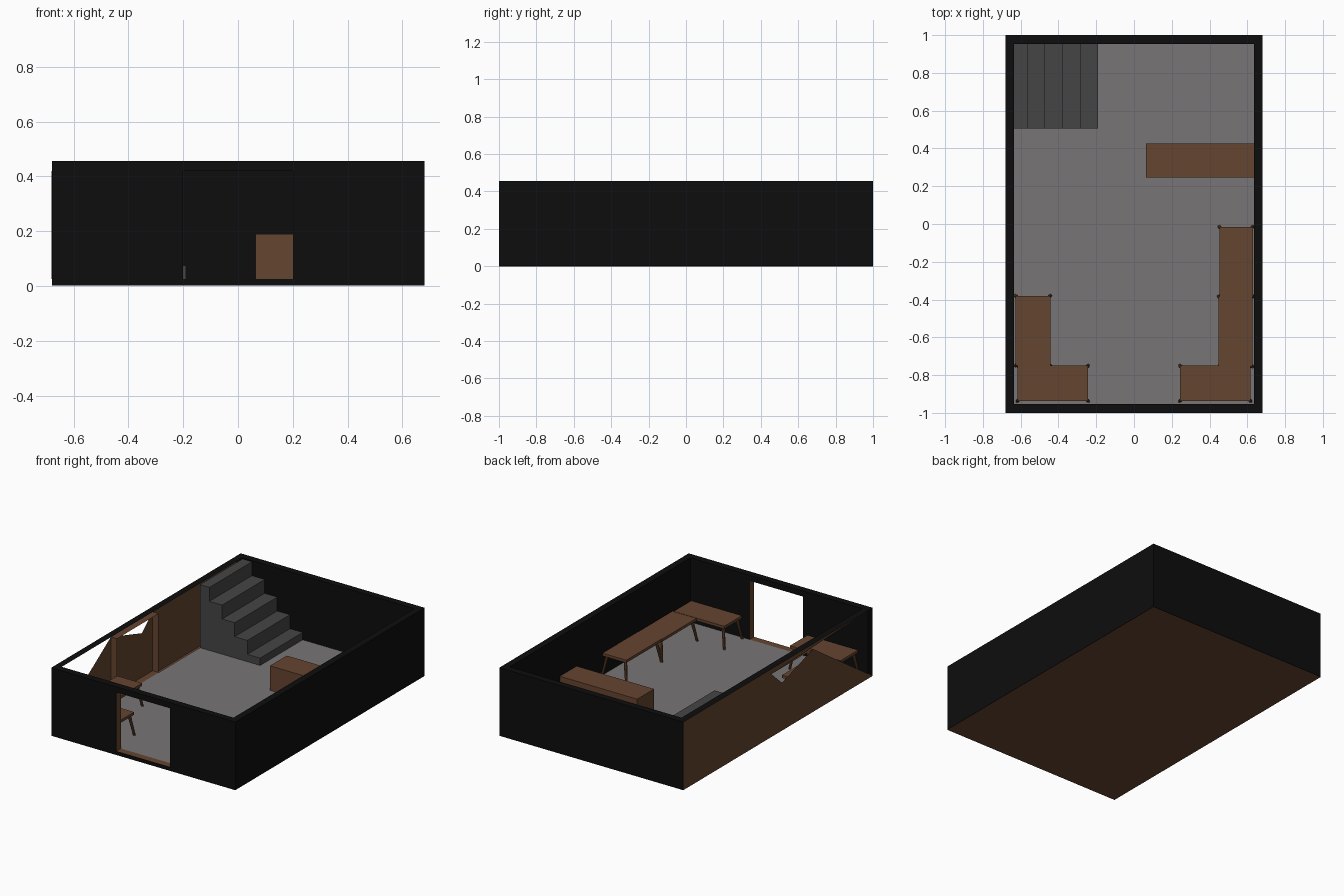
import bpy, bmesh
from mathutils import Vector

if "Cube" in bpy.data.objects:
    bpy.data.objects.remove(bpy.data.objects["Cube"])


def material(name, rgb):
    m = bpy.data.materials.new(name)
    m.diffuse_color = (*rgb, 1)
    m.use_nodes = True
    m.node_tree.nodes["Principled BSDF"].inputs["Base Color"].default_value = m.diffuse_color
    return m


BLACK = material("black wall", (0.004, 0.004, 0.004))
WOOD = material("brown wood", (0.13, 0.058, 0.028))
FLOOR = material("grey floor", (0.185, 0.178, 0.178))
STONE = material("dark grey stair", (0.06, 0.06, 0.06))


def finish(name, bm, mat, solid=True):
    if solid:
        bmesh.ops.recalc_face_normals(bm, faces=bm.faces[:])
    mesh = bpy.data.meshes.new(name)
    bm.to_mesh(mesh)
    bm.free()
    mesh.materials.append(mat)
    ob = bpy.data.objects.new(name, mesh)
    bpy.context.collection.objects.link(ob)
    return ob


def add_box(bm, x, y, z):
    v = bmesh.ops.create_cube(bm, size=1)["verts"]
    for p in v:
        p.co = [c[0] if q < 0 else c[1] for c, q in zip((x, y, z), p.co)]


def box(name, x, y, z, mat):
    bm = bmesh.new()
    add_box(bm, x, y, z)
    return finish(name, bm, mat)


def extrude(name, points, vec, mat):
    """Closed polygon, swept along vec (or left as a flat sheet)."""
    bm = bmesh.new()
    f = bm.faces.new([bm.verts.new(p) for p in points])
    if vec:
        r = bmesh.ops.extrude_face_region(bm, geom=[f], use_keep_orig=True)
        moved = [g for g in r["geom"] if isinstance(g, bmesh.types.BMVert)]
        bmesh.ops.translate(bm, verts=moved, vec=vec)
    finish_faces = [g for g in bm.faces if len(g.verts) > 4]
    bmesh.ops.triangulate(bm, faces=finish_faces)
    return finish(name, bm, mat, bool(vec))


def lining(name, corners, depth):
    """Four open reveal faces around a doorway."""
    bm = bmesh.new()
    a = [bm.verts.new(c) for c in corners]
    b = [bm.verts.new(Vector(c) + Vector(depth)) for c in corners]
    for i in range(4):
        j = (i + 1) % 4
        bm.faces.new((a[i], b[i], b[j], a[j]))
    return finish(name, bm, WOOD, False)


X, Y, H = 0.68, 1.0, 0.455      # outer size
IX, IY = 0.635, 0.954           # inner faces of the walls
F, D = 0.026, 0.42              # floor level, door head
E = 0.002

# Base sheet and floor slab
extrude("base", [(-X, -Y, 0), (-X, Y, 0), (X, Y, 0), (X, -Y, 0)], None, WOOD)
box("floor", (-IX, IX), (-IY, IY), (0.003, F), FLOOR)

# Black walls, the front one with a doorway
box("right_wall", (IX, X), (-Y, Y), (E, H), BLACK)
box("back_wall", (-X + E, IX), (IY, Y), (E, H), BLACK)
front = [(-X + E, E), (-X + E, H), (IX, H), (IX, E), (0.2, E), (0.2, D),
         (-0.2, D), (-0.2, E)]
extrude("front_wall", [(x, -Y, z) for x, z in front], (0, Y - IY, 0), BLACK)
box("front_threshold", (-0.2, 0.2), (-Y, -IY), (E, F - 0.002), BLACK)
q = 0.198
lining("front_door_lining", [(-q, -Y, F), (q, -Y, F), (q, -Y, D - E), (-q, -Y, D - E)],
       (0, Y - IY, 0))

# Left wall: thin brown sheet with a doorway and an open corner, black cap
side = [(-Y, 0), (Y, 0), (Y, H), (-Y, H), (0.07, D), (0.07, F), (-0.37, F), (-0.37, D)]
extrude("left_wall", [(-X, y, z) for y, z in side], None, WOOD)
extrude("left_wall_cap", [(-X, -Y, H), (-IX, -Y, H), (-IX, Y, H), (-X, Y, H)], None, BLACK)
lining("left_door_lining", [(-X, -0.37, F), (-X, 0.07, F), (-X, 0.07, D), (-X, -0.37, D)],
       (X - IX, 0, 0))

# Stairs climbing to the left wall
edges = [-0.19, -0.284, -0.378, -0.471, -0.565, -IX]
prof = [(-IX, F), (edges[0], F)]
for i in range(5):
    z = 0.075 + 0.093 * i
    prof += [(edges[i], z), (edges[i + 1], z)]
extrude("stairs", [(x, 0.505, z) for x, z in prof], (0, IY - 0.505, 0), STONE)

# Counter
box("counter", (0.063, IX), (0.247, 0.425), (F, 0.19), WOOD)


def desk(name, x, y, top=0.178):
    bm = bmesh.new()
    add_box(bm, x, y, (top - 0.018, top))
    cx, cy = sum(x) / 2, sum(y) / 2
    # Four splayed, tapered legs
    for sx in (0, 1):
        for sy in (0, 1):
            dx, dy = (1 if sx else -1), (1 if sy else -1)
            hi = Vector((x[sx] - dx * 0.022, y[sy] - dy * 0.022, top - 0.016))
            lo = Vector((x[sx] + dx * 0.001, y[sy] + dy * 0.001, F))
            rings = []
            for c, r in ((hi, 0.011), (lo, 0.008)):
                rings.append([bm.verts.new(c + Vector((r * a, r * b, 0))) for a, b in
                              ((1, 0), (.7, .7), (0, 1), (-.7, .7), (-1, 0), (-.7, -.7),
                               (0, -1), (.7, -.7))])
            for i in range(8):
                j = (i + 1) % 8
                bm.faces.new((rings[0][i], rings[0][j], rings[1][j], rings[1][i]))
            bm.faces.new(rings[0])
            bm.faces.new(rings[1])
    finish(name, bm, WOOD)


# Desks along the walls
desk("left_side_desk", (-0.627, -0.443), (-0.75, -0.38))
desk("left_front_desk", (-0.617, -0.243), (-0.937, -0.75), 0.18)
desk("right_front_desk", (0.243, 0.617), (-0.937, -0.75), 0.18)
desk("right_side_desk", (0.448, 0.627), (-0.755, -0.384))
desk("right_rear_desk", (0.452, 0.629), (-0.384, -0.015))
